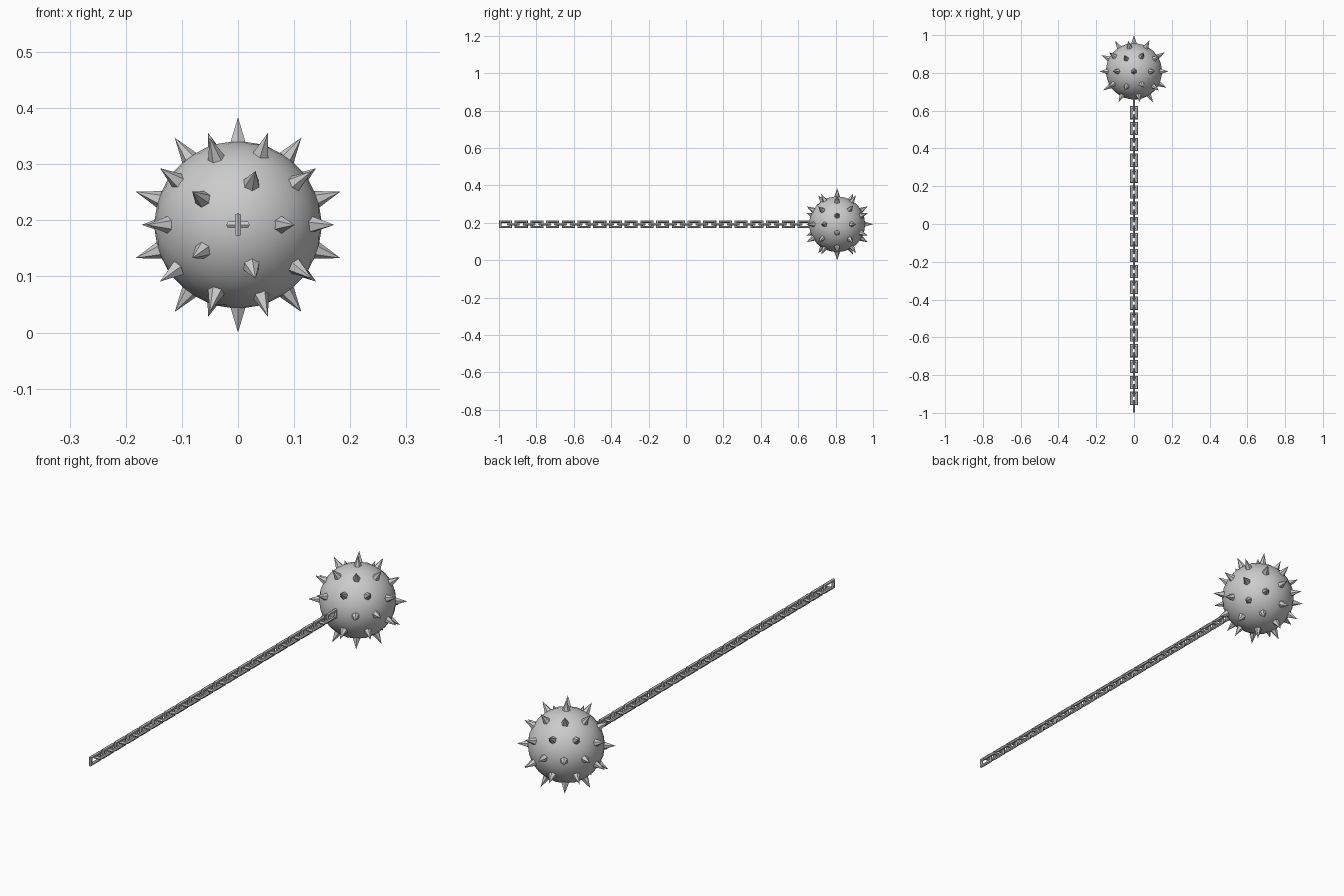
import bpy, bmesh, math
from mathutils import Matrix, Vector

if "Cube" in bpy.data.objects:
    bpy.data.objects.remove(bpy.data.objects["Cube"])

CENTRE = Vector((0, 0.808, 0.192))
BALL_R, TIP_R = 0.15, 0.192
TURN = Matrix.Rotation(math.radians(90), 4, 'X')   # icosphere pole along y


def finish(name, bm):
    bmesh.ops.recalc_face_normals(bm, faces=bm.faces)
    mesh = bpy.data.meshes.new(name)
    bm.to_mesh(mesh)
    bm.free()
    obj = bpy.data.objects.new(name, mesh)
    bpy.context.collection.objects.link(obj)
    return obj


# Ball: smooth-shaded icosphere
bm = bmesh.new()
bmesh.ops.create_icosphere(bm, subdivisions=3, radius=BALL_R,
                           matrix=Matrix.Translation(CENTRE) @ TURN)
for f in bm.faces:
    f.smooth = True
finish("ball", bm)

# Spikes: one at each vertex of a coarser icosphere, except where the chain joins
guide = bmesh.new()
bmesh.ops.create_icosphere(guide, subdivisions=2, radius=1, matrix=TURN)
bm = bmesh.new()
base = BALL_R - 0.006
for v in guide.verts:
    d = v.co.normalized()
    if d.y < -0.99:
        continue
    rot = d.to_track_quat('Z', 'Y').to_matrix().to_4x4()
    bmesh.ops.create_cone(bm, cap_ends=True, segments=len(v.link_edges),
                          radius1=0.0165, radius2=0, depth=TIP_R - base,
                          matrix=Matrix.Translation(CENTRE + d * (TIP_R + base) / 2) @ rot)
guide.free()
finish("spikes", bm)

# Chain: rectangular links with hexagonal wire, alternately turned a quarter
LENGTH, HALF_W, WIRE, PITCH = 0.07, 0.0145, 0.0065, 0.042


def add_link(bm, y, angle):
    place = Matrix.Translation((0, y, CENTRE.z)) @ Matrix.Rotation(angle, 4, 'Y')
    half_l = LENGTH / 2 - WIRE
    rings = []
    for sy, sz in ((-1, -1), (1, -1), (1, 1), (-1, 1)):
        ring = []
        for k in range(6):
            a = k * math.pi / 3
            out, side = WIRE * math.cos(a), WIRE * math.sin(a)
            ring.append(bm.verts.new(place @ Vector((side, sy * (half_l + out),
                                                     sz * (HALF_W + out)))))
        rings.append(ring)
    for i in range(4):
        a, b = rings[i], rings[(i + 1) % 4]
        for k in range(6):
            n = (k + 1) % 6
            bm.faces.new((a[k], a[n], b[n], b[k]))


bm = bmesh.new()
for i in range(39):
    add_link(bm, -1 + LENGTH / 2 + i * PITCH, (i % 2) * math.pi / 2)
finish("chain", bm)
